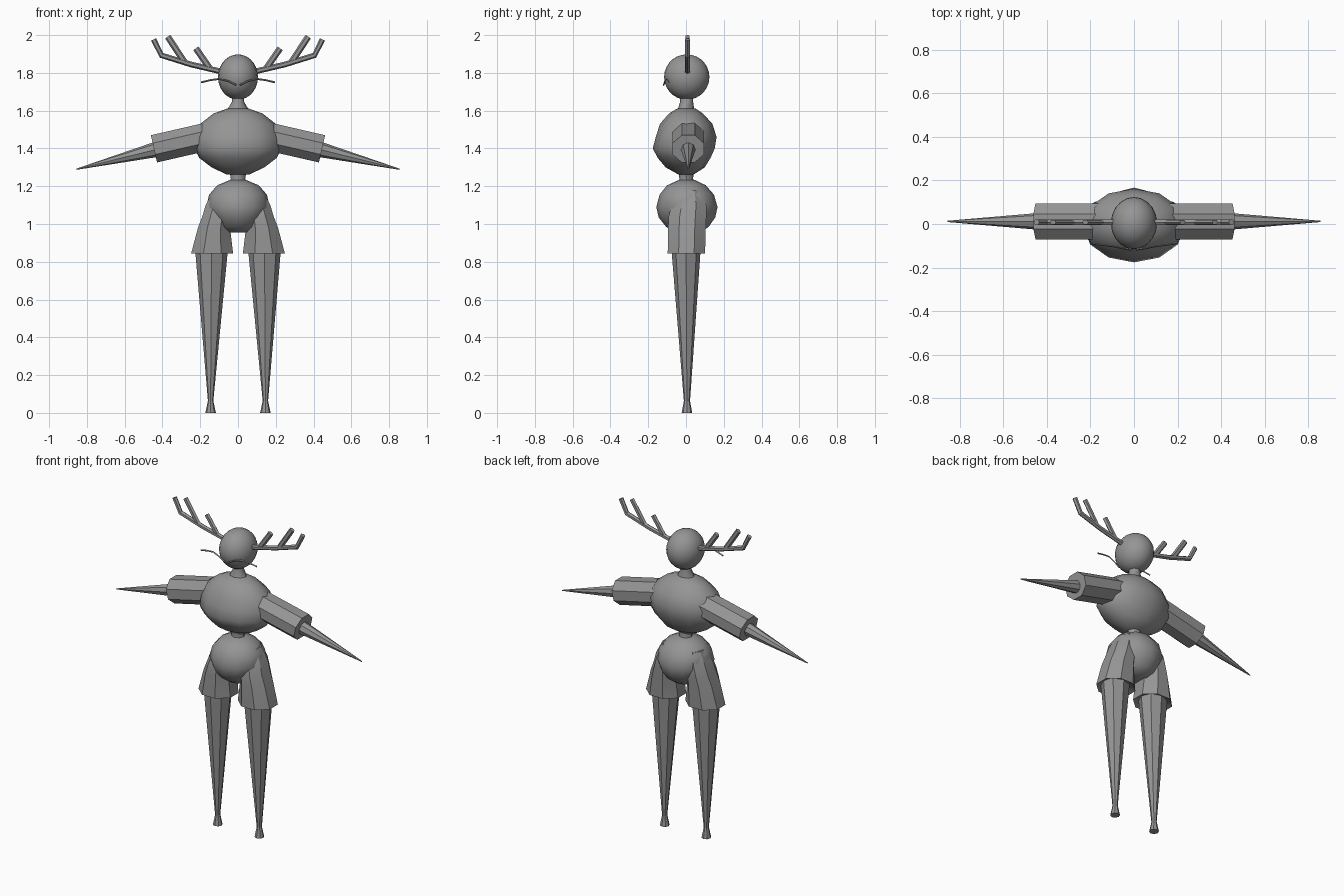
import bpy, bmesh, math
from mathutils import Vector

grey = bpy.data.materials.new("plain grey")
grey.diffuse_color = (0.3, 0.3, 0.3, 1)


def finish(name, bm, angle=30):
    bmesh.ops.recalc_face_normals(bm, faces=bm.faces)
    mesh = bpy.data.meshes.new(name)
    bm.to_mesh(mesh)
    bm.free()
    mesh.materials.append(grey)
    ob = bpy.data.objects.new(name, mesh)
    bpy.context.collection.objects.link(ob)
    bpy.ops.object.select_all(action='DESELECT')
    ob.select_set(True)
    bpy.context.view_layer.objects.active = ob
    bpy.ops.object.shade_smooth_by_angle(angle=math.radians(angle))
    return ob


def loft(name, rings, n=8, phase=0.0, upright=False, angle=30):
    """Skin capped elliptical rings (x, y, z, in-plane radius, y radius)."""
    bm = bmesh.new()
    pts = [Vector(r[:3]) for r in rings]
    loops = []
    for i, r in enumerate(rings):
        if upright:
            d = Vector((0, 0, 1))
        else:
            a, b = pts[max(i - 1, 0)], pts[min(i + 1, len(pts) - 1)]
            d = (b - a).normalized()
        u = Vector((0, 1, 0)).cross(d).normalized()
        v = d.cross(u)
        loop = []
        for k in range(n):
            t = 2 * math.pi * (k + phase) / n
            loop.append(bm.verts.new(pts[i] + u * r[3] * math.cos(t) + v * r[4] * math.sin(t)))
        loops.append(loop)
    for lo, hi in zip(loops, loops[1:]):
        for k in range(n):
            j = (k + 1) % n
            bm.faces.new((lo[k], lo[j], hi[j], hi[k]))
    bm.faces.new(loops[0])
    bm.faces.new(loops[-1])
    return finish(name, bm, angle)


def body(name, profile, n=12, phase=0.0, angle=45):
    """Upright body from (z, half width, front y, back y)."""
    return loft(name, [(0, (f + b) / 2, z, w, (b - f) / 2) for z, w, f, b in profile],
                n, phase, True, angle)


# Head
bm = bmesh.new()
bmesh.ops.create_uvsphere(bm, u_segments=20, v_segments=14, radius=1)
for v in bm.verts:
    v.co = Vector((v.co.x * 0.106, v.co.y * 0.12 + 0.004, v.co.z * 0.12 + 1.778))
finish("head", bm)

# Neck, torso, waist and hips
body("neck", [(1.6, 0.06, -0.045, 0.045), (1.645, 0.033, -0.032, 0.038),
              (1.69, 0.033, -0.032, 0.038)], 8)
body("torso", [(1.612, 0.055, -0.045, 0.05), (1.585, 0.13, -0.09, 0.09),
               (1.53, 0.2, -0.138, 0.14), (1.46, 0.232, -0.16, 0.162),
               (1.40, 0.232, -0.176, 0.152), (1.35, 0.205, -0.15, 0.13),
               (1.30, 0.14, -0.108, 0.1), (1.262, 0.06, -0.04, 0.04)])
body("waist", [(1.28, 0.045, -0.04, 0.04), (1.24, 0.038, -0.035, 0.038),
               (1.21, 0.045, -0.04, 0.045)], 8)
body("hips", [(1.232, 0.045, -0.04, 0.05), (1.205, 0.11, -0.1, 0.105),
              (1.155, 0.153, -0.14, 0.148), (1.09, 0.168, -0.157, 0.167),
              (1.035, 0.14, -0.145, 0.155), (0.985, 0.11, -0.105, 0.12),
              (0.955, 0.07, -0.06, 0.075)])

for side, s in (("left", 1), ("right", -1)):
    # Flared short leg with a recessed hem
    loft(side + "_short_leg", [(s * 0.085, 0.02, 1.18, 0.05, 0.065),
                               (s * 0.1, 0.015, 1.1, 0.077, 0.1),
                               (s * 0.115, 0.008, 1.04, 0.08, 0.108),
                               (s * 0.127, 0.005, 0.98, 0.092, 0.108),
                               (s * 0.137, 0.002, 0.845, 0.12, 0.107),
                               (s * 0.137, 0.002, 0.862, 0.085, 0.08)],
         8, 0.5, True)
    # Tapered leg and small foot
    loft(side + "_leg", [(s * 0.14, 0, 0.9, 0.09, 0.08), (s * 0.145, 0.005, 0.06, 0.014, 0.016)],
         8, 0, True)
    loft(side + "_foot", [(s * 0.145, 0.005, 0.065, 0.014, 0.016),
                          (s * 0.145, 0.005, 0.0, 0.028, 0.028)], 8, 0, True)
    # Sleeve and pointed forearm
    loft(side + "_sleeve", [(s * 0.1, 0.012, 1.477, 0.08, 0.09),
                            (s * 0.445, 0.012, 1.398, 0.08, 0.09),
                            (s * 0.435, 0.012, 1.4, 0.05, 0.055)][:2], 8, 0.5)
    loft(side + "_forearm", [(s * 0.42, 0.012, 1.398, 0.042, 0.04),
                             (s * 0.855, 0.012, 1.29, 0.003, 0.003)], 8)
    # Antler: bent beam with two tines
    loft(side + "_antler_beam", [(s * x, 0.008, z, 0.015, 0.014) for x, z in
                                 ((0.08, 1.805), (0.25, 1.845), (0.405, 1.893), (0.447, 1.977))], 6)
    for name, x0, z0, x1, z1 in (("inner", 0.15, 1.825, 0.223, 1.93),
                                 ("outer", 0.285, 1.86, 0.372, 1.992)):
        loft(f"{side}_{name}_tine", [(s * x0, 0.008, z0, 0.017, 0.012),
                                     (s * x1, 0.008, z1, 0.017, 0.012)], 6)
    # Whisker
    loft(side + "_whisker", [(s * x, y, z, 0.005, 0.004) for x, y, z in
                             ((0.01, -0.118, 1.735), (0.05, -0.112, 1.755), (0.1, -0.102, 1.768),
                              (0.145, -0.096, 1.762), (0.195, -0.09, 1.75))], 4)
